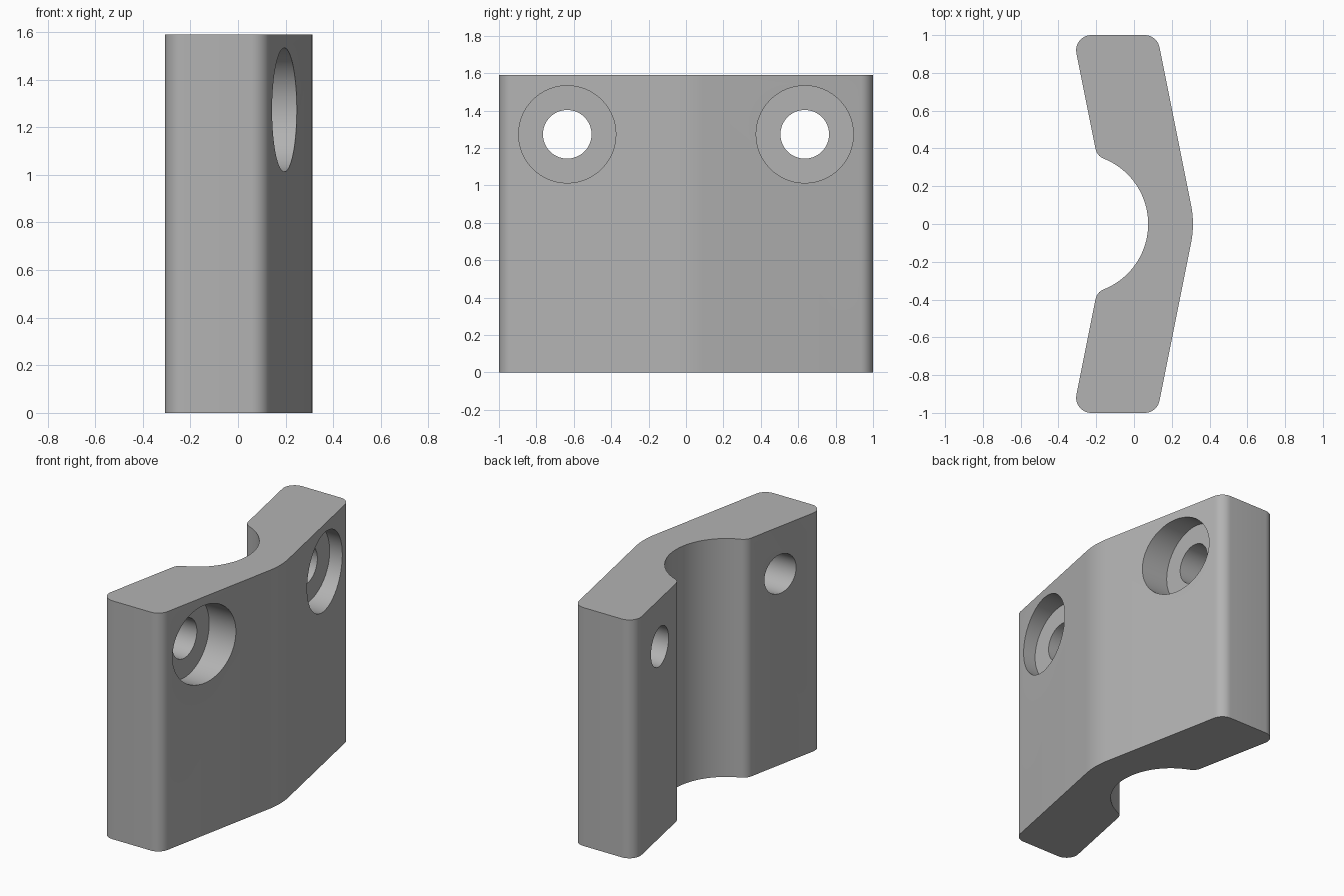
import bpy
import bmesh
import math
from mathutils import Vector

HEIGHT = 1.59
SLOPE = 0.2          # lean of both wings
HOLE_Y, HOLE_Z = 0.635, 1.273

if "Cube" in bpy.data.objects:
    bpy.data.objects.remove(bpy.data.objects["Cube"])

grey = bpy.data.materials.new("plain grey")
grey.use_nodes = True
colour = (0.45, 0.45, 0.45, 1)
grey.diffuse_color = colour
grey.node_tree.nodes["Principled BSDF"].inputs["Base Color"].default_value = colour


def fillet(before, corner, after, radius, steps=10):
    """Points of a tangent arc that rounds off a corner."""
    before, corner, after = Vector(before), Vector(corner), Vector(after)
    a, b = (before - corner).normalized(), (after - corner).normalized()
    half = a.angle(b) / 2
    centre = corner + (a + b).normalized() * radius / math.sin(half)
    start = corner + a * radius / math.tan(half) - centre
    end = corner + b * radius / math.tan(half) - centre
    sweep = math.pi - 2 * half
    return [centre + (start * math.sin(sweep * (1 - i / steps))
                      + end * math.sin(sweep * i / steps)) / math.sin(sweep)
            for i in range(steps + 1)]


# Half outline, from the outer ridge round to the middle of the groove
ridge, outer, inner = (0.322, 0), (0.322 - SLOPE, 1), (-0.324, 1)
mirrored_outer = (outer[0], -1)
lip = (-0.196, 0.36)
bore_x, bore_r, bore_end = -0.297, 0.372, math.radians(68)
bore = [Vector((bore_x + bore_r * math.cos(t), bore_r * math.sin(t)))
        for t in (bore_end * (1 - i / 20) for i in range(21))]

half = fillet(mirrored_outer, ridge, outer, 0.5, 12)[6:]
half += fillet(ridge, outer, inner, 0.08)
half += fillet(outer, inner, lip, 0.08)
half += fillet(inner, lip, bore[0], 0.07)
half += bore[1:]
outline = half + [Vector((p.x, -p.y)) for p in reversed(half[1:-1])]

# Angled block
bm = bmesh.new()
face = bm.faces.new([bm.verts.new((p.x, p.y, 0)) for p in outline])
top = bmesh.ops.extrude_face_region(bm, geom=[face])["geom"]
bmesh.ops.translate(bm, vec=(0, 0, HEIGHT),
                    verts=[v for v in top if isinstance(v, bmesh.types.BMVert)])
bmesh.ops.recalc_face_normals(bm, faces=bm.faces)
mesh = bpy.data.meshes.new("angled_block")
bm.to_mesh(mesh)
bm.free()
mesh.materials.append(grey)
block = bpy.data.objects.new("angled_block", mesh)
bpy.context.collection.objects.link(block)


def drill(name, y, radius, x_start, x_end):
    """Cut a round hole along x through the block."""
    bpy.ops.mesh.primitive_cylinder_add(
        vertices=64, radius=radius, depth=x_end - x_start,
        location=((x_start + x_end) / 2, y, HOLE_Z), rotation=(0, math.pi / 2, 0))
    cutter = bpy.context.object
    cutter.name = name
    cutter.hide_render = True
    cutter.data.materials.append(grey)
    bpy.context.view_layer.objects.active = block
    mod = block.modifiers.new(name, "BOOLEAN")
    mod.operation, mod.solver, mod.object = "DIFFERENCE", "EXACT", cutter
    bpy.ops.object.modifier_apply(modifier=name)
    bpy.data.objects.remove(cutter)


# Counterbored screw holes
for side in (-1, 1):
    drill("screw_recess", side * HOLE_Y, 0.26, 0.05, 0.6)
    drill("screw_hole", side * HOLE_Y, 0.13, -0.6, 0.6)

bpy.ops.object.select_all(action="DESELECT")
block.select_set(True)
bpy.context.view_layer.objects.active = block
bpy.ops.object.shade_smooth_by_angle(angle=math.radians(30))
